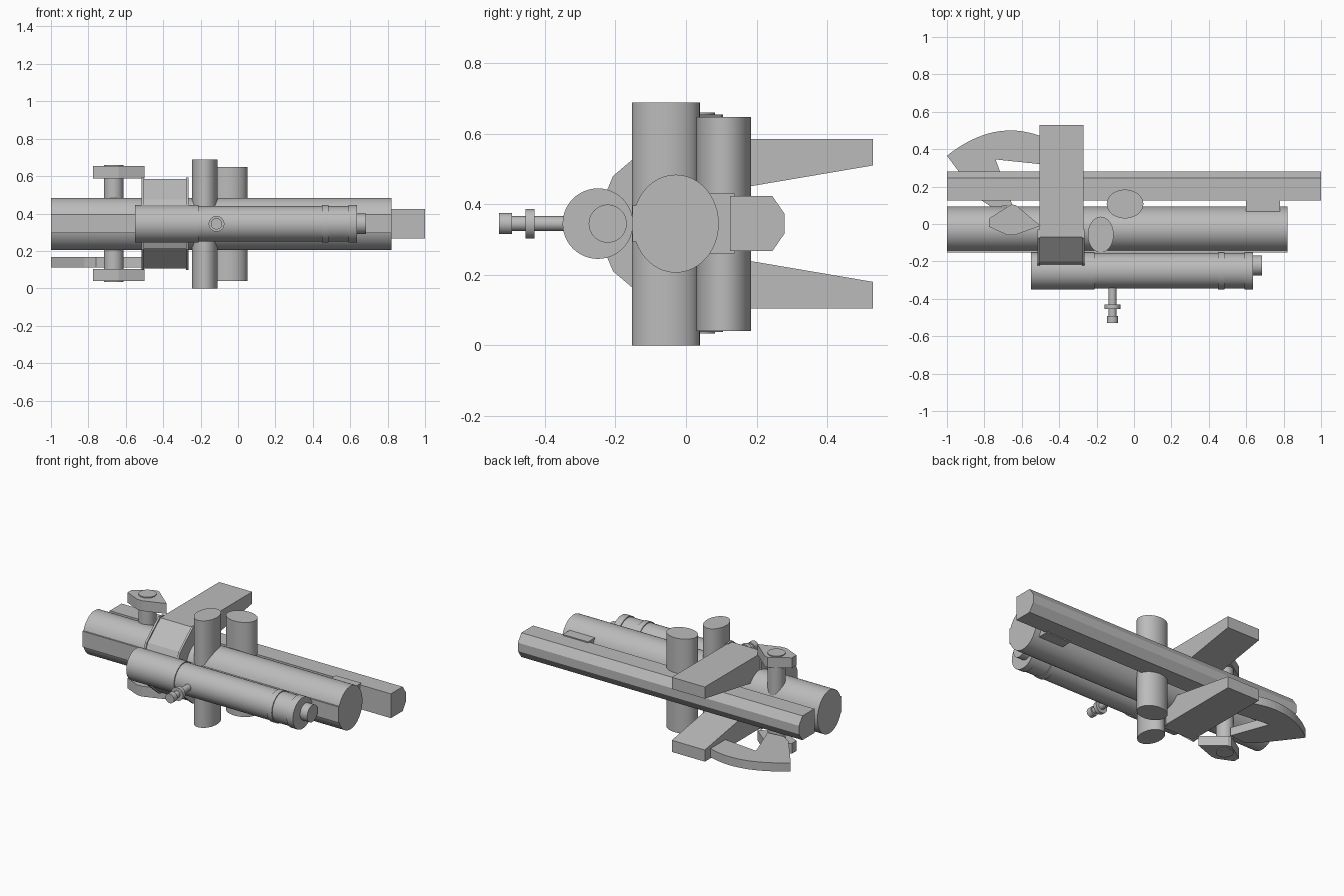
import bpy, bmesh, math
from mathutils import Vector

if "Cube" in bpy.data.objects:
    bpy.data.objects.remove(bpy.data.objects["Cube"], do_unlink=True)

grey = bpy.data.materials.new("plain_grey")
grey.use_nodes = True
COLOR = (0.5, 0.5, 0.5, 1)
grey.diffuse_color = COLOR
grey.node_tree.nodes["Principled BSDF"].inputs["Base Color"].default_value = COLOR
MID = 0.345  # height of the long axis


def prism(name, axis, points, lo, hi, smooth=False):
    """Extrude a 2D outline along an axis (the outline uses the other two axes in order)."""
    def place(p, t):
        c = list(p)
        c.insert("xyz".index(axis), t)
        return Vector(c)
    bm = bmesh.new()
    face = bm.faces.new([bm.verts.new(place(p, lo)) for p in points])
    top = bmesh.ops.extrude_face_region(bm, geom=[face])
    moved = [v for v in top["geom"] if isinstance(v, bmesh.types.BMVert)]
    shift = place((0, 0), hi - lo)
    bmesh.ops.translate(bm, vec=shift, verts=moved)
    bmesh.ops.recalc_face_normals(bm, faces=bm.faces)
    mesh = bpy.data.meshes.new(name)
    bm.to_mesh(mesh)
    bm.free()
    mesh.materials.append(grey)
    obj = bpy.data.objects.new(name, mesh)
    bpy.context.collection.objects.link(obj)
    if smooth:
        bpy.ops.object.select_all(action="DESELECT")
        obj.select_set(True)
        bpy.context.view_layer.objects.active = obj
        bpy.ops.object.shade_smooth_by_angle(angle=math.radians(30))
    return obj


def ellipse(a, b, ra, rb, n=48):
    return [(a + ra * math.cos(i * math.tau / n), b + rb * math.sin(i * math.tau / n))
            for i in range(n)]


def rod(name, axis, centre, radii, lo, hi):
    return prism(name, axis, ellipse(*centre, *radii), lo, hi, True)


def box(name, x, y, z):
    return prism(name, "x", [(y[0], z[0]), (y[1], z[0]), (y[1], z[1]), (y[0], z[1])], *x)


def flip(points):
    """Mirror an outline of (y, z) about the long axis."""
    return [(y, 2 * MID - z) for y, z in reversed(points)]


# Main barrel with its flat front strip
rod("main_barrel", "x", (-0.029, MID), (0.122, 0.139), -1, 0.82)
box("barrel_strip", (-1, 0.82), (-0.152, -0.1), (0.295, 0.397))

# Bevelled back rail and its mount
half = [(0.125, 0.423), (0.245, 0.423), (0.28, 0.372)]
prism("back_rail", "x", half + flip(half), -1, 1)
box("rail_mount", (0.6, 0.78), (0.06, 0.138), (0.26, 0.43))

# Upright cylinders
rod("front_upright", "z", (-0.178, -0.057), (0.069, 0.096), 0, 0.688)
rod("back_upright", "z", (-0.048, 0.107), (0.098, 0.077), 0.04, 0.648)

# Forked bracket with tapering wings around the barrel
half = [(0.0, 0.42), (0.53, 0.51), (0.53, 0.585), (-0.07, 0.585),
        (-0.2, 0.475), (-0.225, 0.42)]
prism("forked_bracket", "x", half + flip(half), -0.505, -0.27)

# Thin collars at both ends of the bracket
half = [(-0.03, 0.42), (-0.03, 0.59), (-0.075, 0.592), (-0.207, 0.48), (-0.232, 0.42)]
for side, x in (("right", -0.515), ("left", -0.278)):
    prism(side + "_collar", "x", half + flip(half), x, x + 0.013)

# Side tube with stepped rings and an end plug
for name, radius, lo, hi in (("tube_sleeve", 0.1, -0.55, -0.21),
                             ("tube_body", 0.094, -0.21, 0.6),
                             ("tube_ring", 0.1, 0.45, 0.485),
                             ("tube_end_ring", 0.1, 0.59, 0.635)):
    rod(name, "x", (-0.25, MID), (radius, radius), lo, hi)
rod("tube_plug", "x", (-0.222, MID), (0.054, 0.054), 0.6, 0.685)

# Small adjusting screw at the front
for name, radius, lo, hi in (("screw_shaft", 0.021, -0.5, -0.33),
                             ("screw_disc", 0.042, -0.455, -0.43),
                             ("screw_head", 0.03, -0.53, -0.493)):
    rod(name, "y", (-0.115, MID), (radius, radius), lo, hi)

# Cross pin with a pointed wing knob at each end
rod("cross_pin", "z", (-0.665, 0.03), (0.052, 0.052), 0.033, 0.66)
knob = [(-0.775, 0.03), (-0.655, 0.105), (-0.63, 0.1), (-0.5, -0.01),
        (-0.64, -0.06), (-0.675, -0.06), (-0.775, -0.015)]
for side, z in (("lower", 0.038), ("upper", 0.588)):
    prism(side + "_wing_knob", "z", knob, z, z + 0.066)

# Curved guard plate with an open inside, joined to the lower wing
centre, radius = (-0.66, 0.0), 0.5
arc = [(-1 + 0.5 * t, 0.5 - 0.135 * ((0.34 - 0.5 * t) / 0.34) ** 2)
       for t in [i / 16 for i in range(17)]]
inside = [(-0.5, 0.32), (-0.74, 0.345), (-0.65, 0.1), (-0.76, 0.09),
          (-0.82, 0.13), (-0.94, 0.285)]
prism("curved_guard", "z", arc + inside, 0.112, 0.167)
